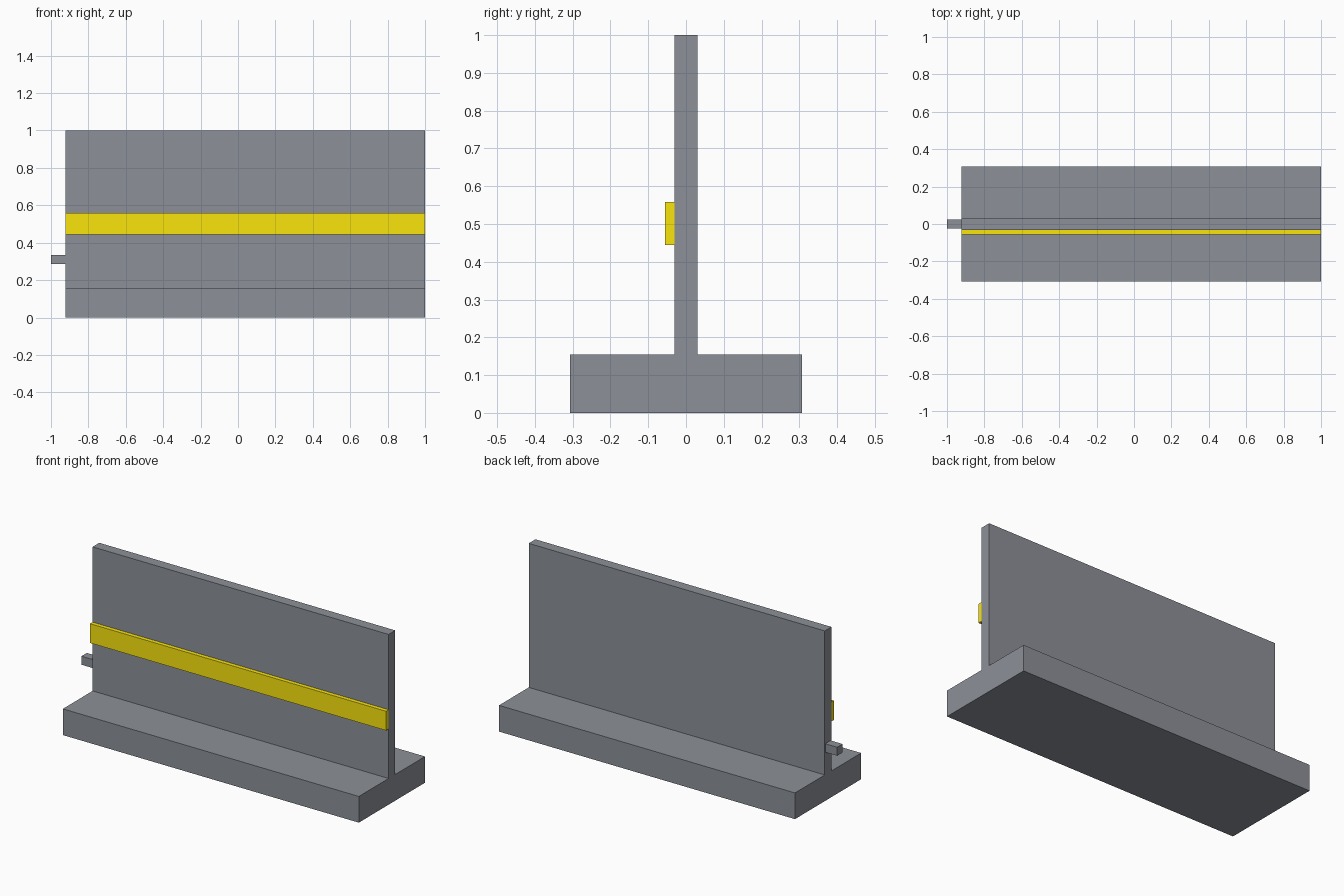
import bpy, bmesh

if "Cube" in bpy.data.objects:
    bpy.data.objects.remove(bpy.data.objects["Cube"])

X0, X1 = -0.923, 1.0   # barrier length, leaving room for the end peg


def material(name, rgb):
    mat = bpy.data.materials.new(name)
    mat.diffuse_color = (*rgb, 1)
    mat.use_nodes = True
    mat.node_tree.nodes["Principled BSDF"].inputs["Base Color"].default_value = mat.diffuse_color
    return mat


def extrude_profile(name, profile, x0, x1, mat):
    """Sweep a closed (y, z) profile along x."""
    bm = bmesh.new()
    face = bm.faces.new([bm.verts.new((x0, y, z)) for y, z in profile])
    ext = bmesh.ops.extrude_face_region(bm, geom=[face], use_keep_orig=True)
    verts = [g for g in ext["geom"] if isinstance(g, bmesh.types.BMVert)]
    bmesh.ops.translate(bm, verts=verts, vec=(x1 - x0, 0, 0))
    bmesh.ops.recalc_face_normals(bm, faces=bm.faces)
    mesh = bpy.data.meshes.new(name)
    bm.to_mesh(mesh)
    bm.free()
    mesh.materials.append(mat)
    obj = bpy.data.objects.new(name, mesh)
    bpy.context.collection.objects.link(obj)
    return obj


def rect(y0, y1, z0, z1):
    return [(y0, z0), (y1, z0), (y1, z1), (y0, z1)]


steel = material("blue_grey", (0.265, 0.28, 0.31))
yellow = material("yellow", (0.96, 0.78, 0.004))

# Wide foot and thin upright wall as one inverted-T section
half = [(0.307, 0.0), (0.307, 0.154), (0.031, 0.154), (0.031, 1.0)]
profile = half + [(-y, z) for y, z in reversed(half)]
extrude_profile("barrier_wall", profile, X0, X1, steel)

# Yellow rail along the front
extrude_profile("front_stripe", rect(-0.055, -0.031, 0.445, 0.558), X0, X1, yellow)

# Connecting peg on the left end
extrude_profile("end_peg", rect(-0.025, 0.025, 0.285, 0.335), -1.0, X0, steel)
